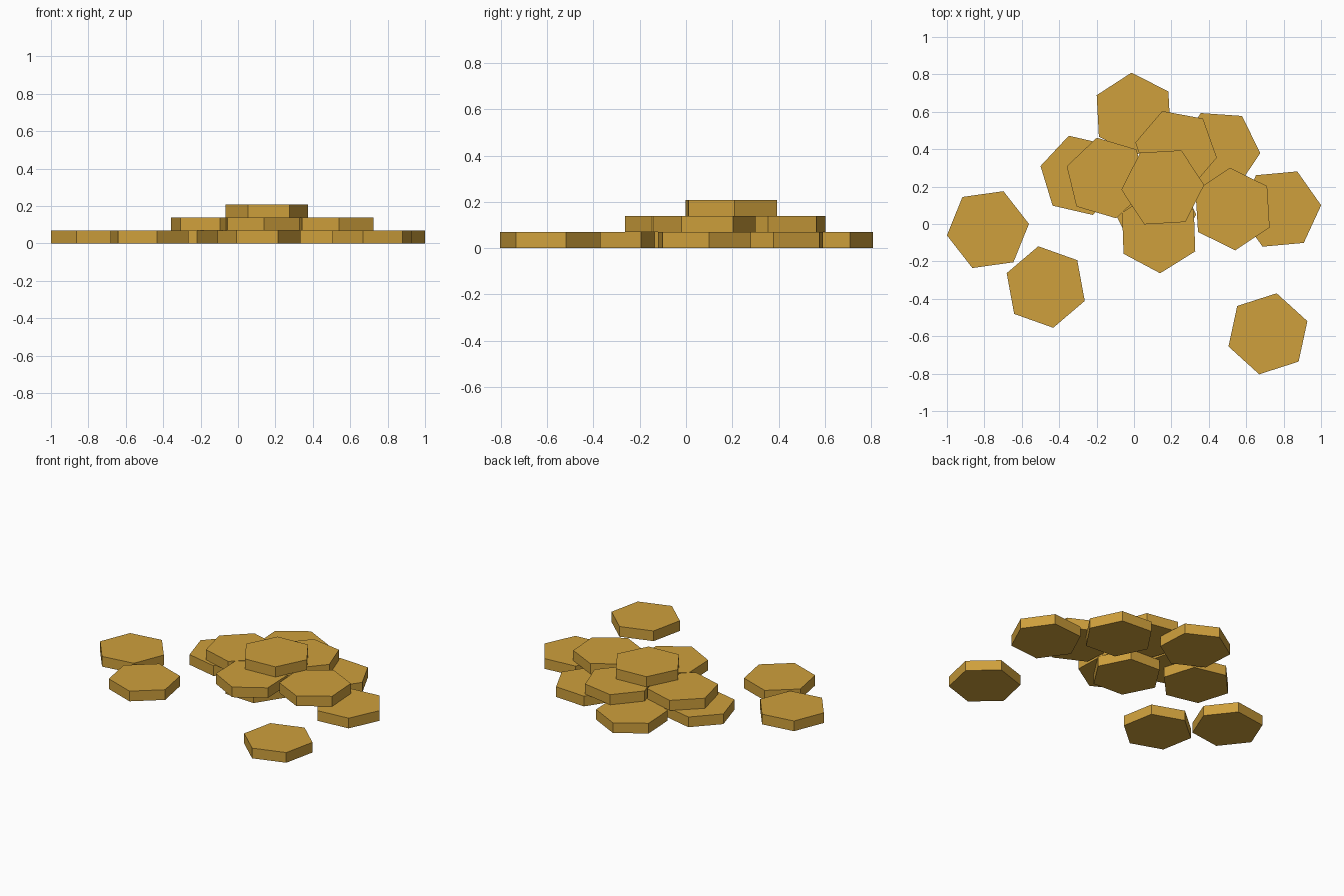
import bpy, bmesh, math

if "Cube" in bpy.data.objects:
    bpy.data.objects.remove(bpy.data.objects["Cube"])

R, H = 0.2215, 0.0696      # coin radius and thickness

gold = bpy.data.materials.new("gold")
gold.diffuse_color = (0.62, 0.35, 0.045, 1)
gold.use_nodes = True
gold.node_tree.nodes["Principled BSDF"].inputs["Base Color"].default_value = gold.diffuse_color


def coin(name, x, y, layer, angle):
    """Flat hexagonal coin resting on the given layer, with a corner at angle."""
    bm = bmesh.new()
    bmesh.ops.create_cone(bm, cap_ends=True, segments=6,
                          radius1=R, radius2=R, depth=H)
    # primitive corners sit at multiples of 60 degrees from +y
    for v in bm.verts:
        v.co.z += H / 2
    mesh = bpy.data.meshes.new(name)
    bm.to_mesh(mesh)
    bm.free()
    mesh.materials.append(gold)
    first = math.atan2(mesh.vertices[0].co.y, mesh.vertices[0].co.x)
    ob = bpy.data.objects.new(name, mesh)
    ob.location = (x, y, layer * H)
    ob.rotation_euler.z = math.radians(angle) - first
    bpy.context.collection.objects.link(ob)


# (x, y, corner angle) for each coin, layer by layer
layers = {
    "ground_coin": [(-0.781, -0.03, 8), (-0.472, -0.337, 40.4), (0.716, -0.587, 17.8),
                    (0.78, 0.08, 5.2), (-0.002, 0.588, 33), (0.454, 0.394, -4),
                    (-0.284, 0.26, -13), (0.112, 0.062, -3)],
    "middle_coin": [(-0.147, 0.246, -16.5), (0.225, 0.395, -10.5),
                    (0.527, 0.08, 33.5), (0.132, -0.042, -28)],
    "top_coin": [(0.154, 0.196, 3.3)],
}
for level, (name, coins) in enumerate(layers.items()):
    for i, (x, y, a) in enumerate(coins):
        coin(f"{name}_{i + 1}", x, y, level, a)
